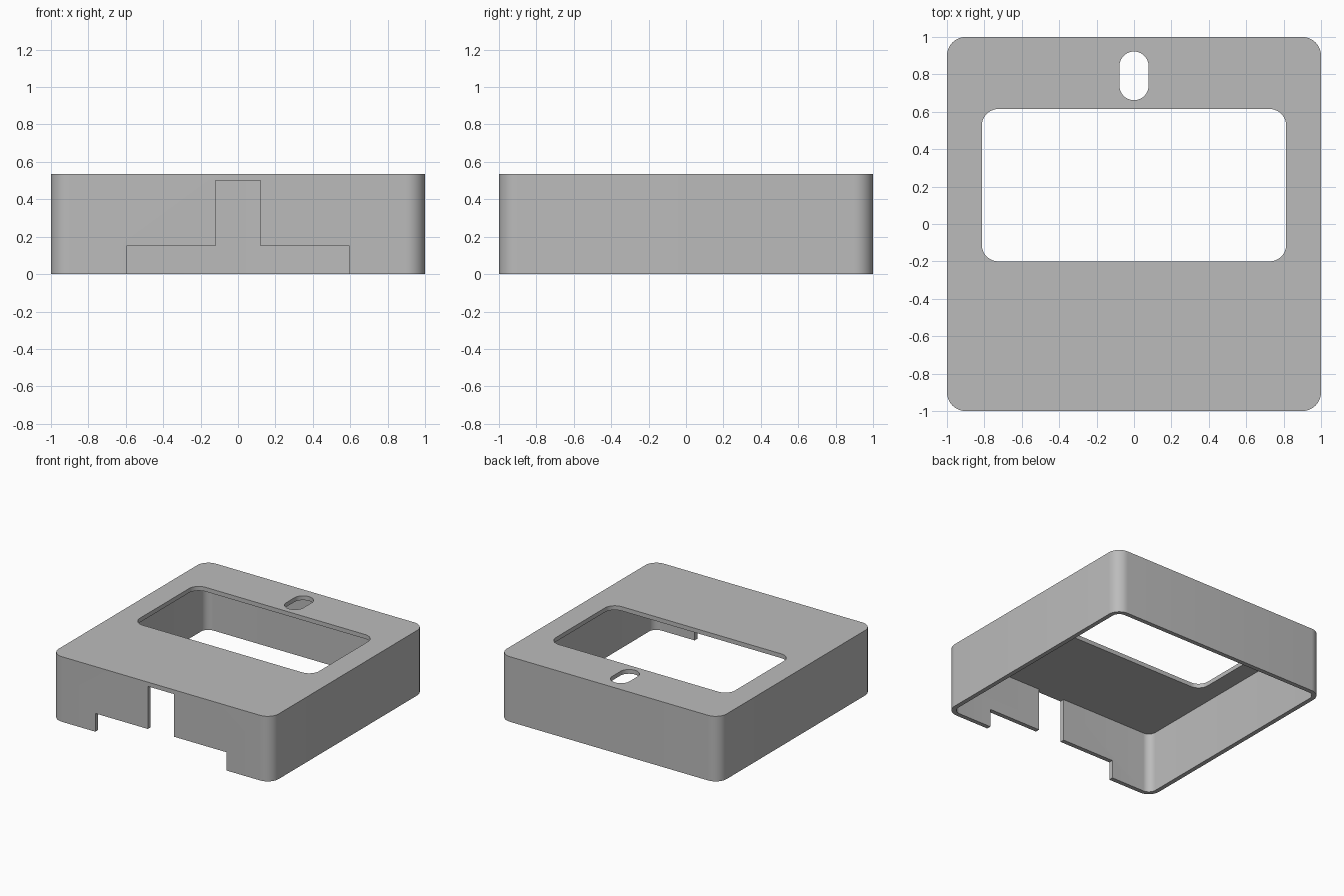
import bpy, bmesh, math
from mathutils import Matrix

if "Cube" in bpy.data.objects:
    bpy.data.objects.remove(bpy.data.objects["Cube"])

TOP, CEILING, WALL = 0.535, 0.5, 0.036

grey = bpy.data.materials.new("plain grey")
grey.diffuse_color = (0.5, 0.5, 0.5, 1)
grey.use_nodes = True
grey.node_tree.nodes["Principled BSDF"].inputs["Base Color"].default_value = grey.diffuse_color


def rounded_rect(x0, x1, y0, y1, r, steps=10):
    """Counter-clockwise outline of a rectangle with rounded corners."""
    centres = [(x1 - r, y1 - r), (x0 + r, y1 - r), (x0 + r, y0 + r), (x1 - r, y0 + r)]
    points = []
    for i, (cx, cy) in enumerate(centres):
        for k in range(steps + 1):
            a = math.pi / 2 * (i + k / steps)
            points.append((cx + r * math.cos(a), cy + r * math.sin(a)))
    return points


def prism(name, outline, lo, hi, turn=None):
    """Extrude a flat outline from lo to hi, then optionally turn it."""
    bm = bmesh.new()
    face = bm.faces.new([bm.verts.new((x, y, lo)) for x, y in outline])
    ext = bmesh.ops.extrude_face_region(bm, geom=[face])
    for v in ext["geom"]:
        if isinstance(v, bmesh.types.BMVert):
            v.co.z = hi
    bmesh.ops.remove_doubles(bm, verts=bm.verts, dist=1e-5)
    if turn:
        bmesh.ops.transform(bm, matrix=turn, verts=bm.verts)
    bmesh.ops.recalc_face_normals(bm, faces=bm.faces)
    mesh = bpy.data.meshes.new(name)
    bm.to_mesh(mesh)
    bm.free()
    obj = bpy.data.objects.new(name, mesh)
    bpy.context.collection.objects.link(obj)
    mesh.materials.append(grey)
    return obj


# Outer body of the cover
cover = prism("cover", rounded_rect(-1, 1, -1, 1, 0.1), 0, TOP)

# Hollow inside, open at the bottom
inner = 1 - WALL
cavity = prism("cavity_cutter", rounded_rect(-inner, inner, -inner, inner, 0.1 - WALL), -0.2, CEILING)

# Large window and small slot in the top
window = prism("window_cutter", rounded_rect(-0.814, 0.814, -0.2, 0.615, 0.09), 0.3, 0.8)
slot = prism("slot_cutter", rounded_rect(-0.078, 0.078, 0.662, 0.922, 0.0779), 0.3, 0.8)

# Stepped notch in the front wall
half = [(0.597, -0.2), (0.597, 0.15), (0.12, 0.15), (0.12, CEILING)]
step_outline = half + [(-x, z) for x, z in reversed(half)]
notch = prism("notch_cutter", step_outline, 0.9, 1.2, Matrix.Rotation(math.pi / 2, 4, "X"))

# Cut everything, then discard the cutters
cutters = [cavity, window, slot, notch]
for c in cutters:
    c.hide_render = True
    mod = cover.modifiers.new(c.name, "BOOLEAN")
    mod.operation, mod.solver, mod.object = "DIFFERENCE", "EXACT", c
bpy.context.view_layer.update()
result = bpy.data.meshes.new_from_object(cover.evaluated_get(bpy.context.evaluated_depsgraph_get()))
cover.modifiers.clear()
cover.data = result
for c in cutters:
    bpy.data.objects.remove(c)

# Smooth round corners, sharp edges elsewhere
bpy.context.view_layer.objects.active = cover
cover.select_set(True)
bpy.ops.object.shade_smooth_by_angle(angle=math.radians(30))
